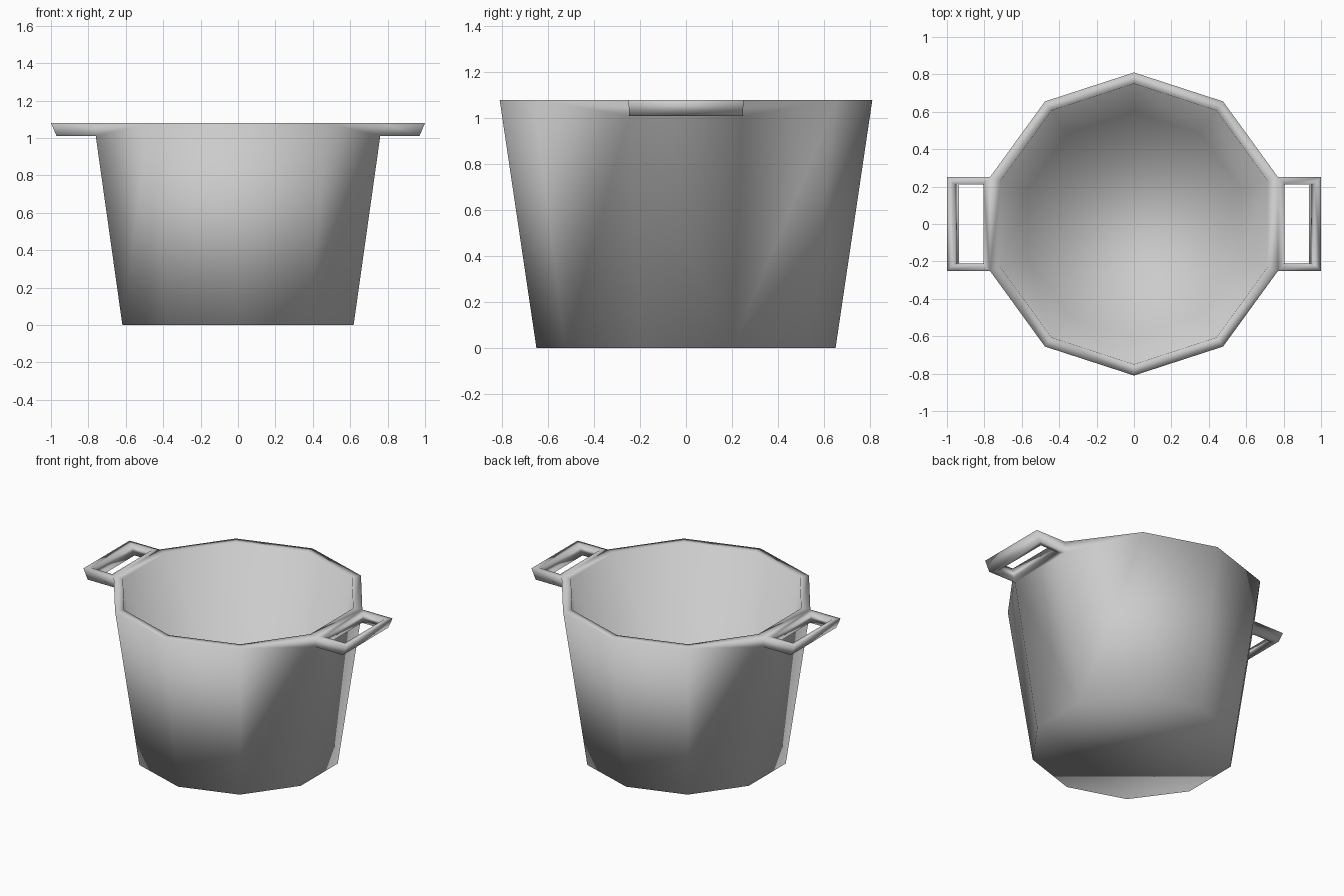
import bpy, bmesh
from math import sin, cos, tau

cube = bpy.data.objects.get("Cube")
if cube:
    bpy.data.objects.remove(cube, do_unlink=True)

SIDES = 10
HEIGHT = 1.08
HANDLE_Z = 1.01      # underside of the handles
BAR = 0.035          # width of the handle bars

steel = bpy.data.materials.new("grey_metal")
steel.use_nodes = True
grey = (0.6, 0.6, 0.6, 1)
steel.diffuse_color = grey
steel.node_tree.nodes["Principled BSDF"].inputs["Base Color"].default_value = grey

bm = bmesh.new()


def ring(radius, z):
    return [bm.verts.new((radius * sin(tau * i / SIDES), radius * cos(tau * i / SIDES), z))
            for i in range(SIDES)]


# Pot: outer wall, flat rim, inner wall, with both floors closed
rings = [ring(r, z) for r, z in ((0.65, 0), (0.81, HEIGHT), (0.75, HEIGHT), (0.6, 0.05))]
for a, b in zip(rings, rings[1:]):
    for i in range(SIDES):
        j = (i + 1) % SIDES
        bm.faces.new((a[i], a[j], b[j], b[i]))
bm.faces.new(rings[0])
bm.faces.new(rings[-1])
bmesh.ops.recalc_face_normals(bm, faces=bm.faces)

# Handles: a strip of each side wall pulled outward, then pierced
for side in (1, -1):
    wall = max(bm.faces, key=lambda f: f.normal.x * side + (f.calc_center_median().x * side > 0.6))
    bmesh.ops.bisect_plane(bm, geom=[wall, *wall.edges, *wall.verts],
                           plane_co=(0, 0, HANDLE_Z), plane_no=(0, 0, 1))
    bm.normal_update()
    strip = max((f for f in bm.faces if f.normal.x * side > 0.9),
                key=lambda f: f.calc_center_median().z)
    new = bmesh.ops.extrude_face_region(bm, geom=[strip])["geom"]
    if strip.is_valid:
        bmesh.ops.delete(bm, geom=[strip], context='FACES_ONLY')
    end = next(g for g in new if isinstance(g, bmesh.types.BMFace))
    for v in end.verts:
        v.co.x = side * (1.0 if v.co.z > HANDLE_Z + 0.02 else 0.97)
    bm.normal_update()
    plates = [f for f in bm.faces if f not in (end,) and abs(f.normal.z) > 0.9
              and f.calc_center_median().x * side > 0.8]
    for plate in plates:
        bmesh.ops.inset_individual(bm, faces=[plate], thickness=BAR, use_even_offset=True)
    edges = [e for p in plates for e in p.edges]
    bmesh.ops.delete(bm, geom=plates, context='FACES_ONLY')
    bmesh.ops.bridge_loops(bm, edges=edges)

bmesh.ops.recalc_face_normals(bm, faces=bm.faces)
mesh = bpy.data.meshes.new("cooking_pot")
bm.to_mesh(mesh)
bm.free()
mesh.materials.append(steel)
mesh.shade_smooth()
pot = bpy.data.objects.new("cooking_pot", mesh)
bpy.context.collection.objects.link(pot)
